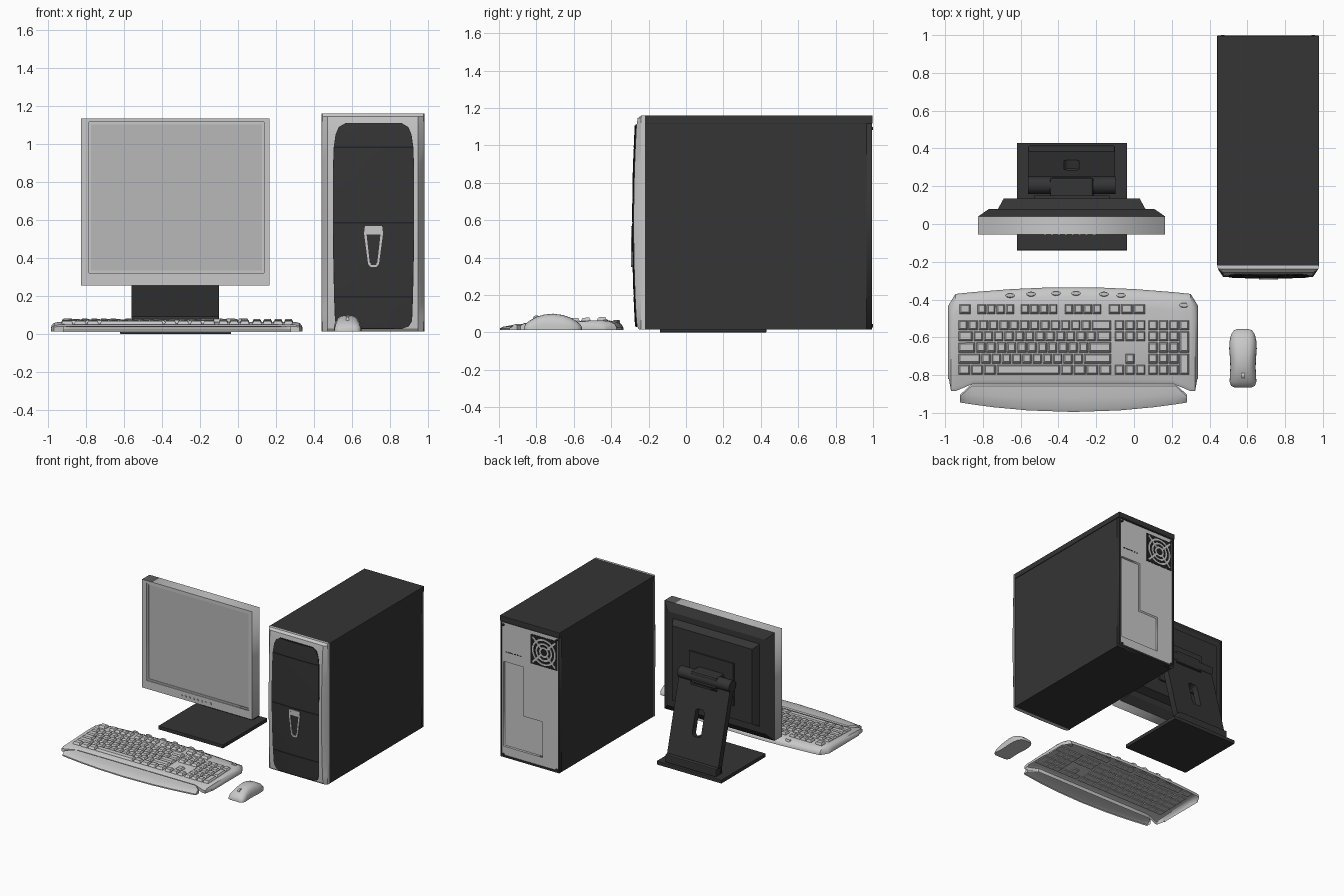
import bpy, bmesh, math

if "Cube" in bpy.data.objects:
    bpy.data.objects.remove(bpy.data.objects["Cube"])

def material(name, v):
    m = bpy.data.materials.new(name)
    m.diffuse_color = (v, v, v, 1)
    m.use_nodes = True
    m.node_tree.nodes["Principled BSDF"].inputs["Base Color"].default_value = m.diffuse_color
    return m

LIGHT = material("light_grey_plastic", 0.58)
SCREEN = material("screen_grey", 0.48)
DARK = material("charcoal", 0.035)
BLACK = material("black_seam", 0.015)

def finish(bm, name, mat, smooth=0):
    bmesh.ops.remove_doubles(bm, verts=bm.verts, dist=1e-5)
    bmesh.ops.recalc_face_normals(bm, faces=bm.faces)
    me = bpy.data.meshes.new(name)
    bm.to_mesh(me)
    bm.free()
    me.materials.append(mat)
    ob = bpy.data.objects.new(name, me)
    bpy.context.collection.objects.link(ob)
    if smooth:
        bpy.ops.object.select_all(action='DESELECT')
        ob.select_set(True)
        bpy.context.view_layer.objects.active = ob
        bpy.ops.object.shade_smooth_by_angle(angle=math.radians(smooth))
    return ob

def skin(bm, rings, closed=True):
    """Joins equal-length rings of points and caps both ends."""
    vs = [[bm.verts.new(p) for p in r] for r in rings]
    n = len(vs[0])
    for a, b in zip(vs, vs[1:]):
        for i in range(n if closed else n - 1):
            j = (i + 1) % n
            bm.faces.new((a[i], a[j], b[j], b[i]))
    bm.faces.new(vs[0])
    bm.faces.new(vs[-1][::-1])

def loft(name, rings, mat, closed=True, smooth=0):
    bm = bmesh.new()
    skin(bm, rings, closed)
    return finish(bm, name, mat, smooth)

def rect_xz(x0, x1, z0, z1, y, d=0):
    return [(x0+d, y, z0+d), (x1-d, y, z0+d), (x1-d, y, z1-d), (x0+d, y, z1-d)]

def box(name, x0, x1, y0, y1, z0, z1, mat, bevel=0):
    ob = loft(name, [rect_xz(x0, x1, z0, z1, y) for y in (y0, y1)], mat)
    if bevel:
        m = ob.modifiers.new("bevel", 'BEVEL')
        m.width, m.segments = bevel, 2
    return ob

def rod(name, x0, x1, y, z, r, mat, n=24):
    rings = [[(x, y + r*math.cos(2*math.pi*i/n), z + r*math.sin(2*math.pi*i/n))
              for i in range(n)] for x in (x0, x1)]
    return loft(name, rings, mat, smooth=40)

def plate(name, loops, y0, y1, mat, angle=90, loc=None):
    """Flat outline with holes in the xz plane, thickened from y0 to y1."""
    cu = bpy.data.curves.new(name, 'CURVE')
    cu.dimensions, cu.fill_mode, cu.extrude = '2D', 'BOTH', (y1 - y0) / 2
    for pts in loops:
        s = cu.splines.new('POLY')
        s.points.add(len(pts) - 1)
        for p, q in zip(s.points, pts):
            p.co = (q[0], q[1], 0, 1)
        s.use_cyclic_u = True
    tmp = bpy.data.objects.new(name + "_curve", cu)
    bpy.context.collection.objects.link(tmp)
    dg = bpy.context.evaluated_depsgraph_get()
    me = bpy.data.meshes.new_from_object(tmp.evaluated_get(dg))
    bm = bmesh.new()
    bm.from_mesh(me)
    bpy.data.objects.remove(tmp)
    ob = finish(bm, name, mat)
    ob.data.materials.clear()
    ob.data.materials.append(mat)
    ob.rotation_euler = (math.radians(angle), 0, 0)
    ob.location = loc or (0, (y0 + y1) / 2, 0)
    return ob

def rect(x0, x1, z0, z1):
    return [(x0, z0), (x1, z0), (x1, z1), (x0, z1)]

def circle(x, z, r, n=28):
    return [(x + r*math.cos(2*math.pi*i/n), z + r*math.sin(2*math.pi*i/n)) for i in range(n)]

def lerp(table, t):
    for a, b in zip(table, table[1:]):
        if t <= b[0]:
            return a[1] + (b[1] - a[1]) * (t - a[0]) / (b[0] - a[0])
    return table[-1][1]

# Tower case
box("tower_body", 0.445, 0.975, -0.22, 0.965, 0.015, 1.116, DARK)
box("tower_lid", 0.44, 0.98, -0.22, 0.997, 1.116, 1.16, DARK, 0.004)
plate("tower_back_rim", [rect(.445, .975, .015, 1.116), rect(.457, .963, .03, 1.11)], .965, .995, DARK)
ell = [(.60, .10), (.95, .10), (.95, .79), (.77, .79), (.77, .39), (.60, .39)]
plate("tower_back_panel", [rect(.457, .963, .03, 1.11), ell], .965, .988, LIGHT)
box("port_recess_floor", .59, .96, .962, .968, .09, .80, LIGHT)

# Fan grille and small details on the back
FX, FZ = .585, .96
plate("fan_opening", [rect(FX-.12, FX+.12, FZ-.12, FZ+.12)], .986, .990, BLACK)
for i, r in enumerate((.035, .067, .1)):
    plate(f"fan_ring_{i}", [circle(FX, FZ, r+.007), circle(FX, FZ, r-.007)], .988, .993, LIGHT)
for i in range(4):
    a = math.pi/4 + i*math.pi/2
    c, s = math.cos(a), math.sin(a)
    pts = [(FX + c*u - s*v, FZ + s*u + c*v) for u, v in ((.03, -.007), (.145, -.007), (.145, .007), (.03, .007))]
    plate(f"fan_spoke_{i}", [pts], .988, .993, LIGHT)
for i in range(6):
    box(f"vent_slot_{i}", .79+i*.025, .806+i*.025, .985, .9895, .868, .876, BLACK)
for i, (x, z) in enumerate(((.47, 1.09), (.95, 1.09), (.47, .035), (.95, .035))):
    plate(f"case_screw_{i}", [circle(x, z, .009, 10)], .985, 1.0, DARK)

# Curved tower bezel
def front(z):
    return -.262 - .018 * (1 - ((z - .58) / .58) ** 2)

rings = []
for z, f in [(.015, -.25), (.03, -.262)] + [(.1*k, front(.1*k)) for k in range(1, 12)] + [(1.145, -.258), (1.16, -.238)]:
    rings.append([(.44, -.22, z), (.445, max(f, -.24), z), (.472, f, z),
                  (.948, f, z), (.975, max(f, -.24), z), (.98, -.22, z)])
loft("tower_bezel", rings, LIGHT, smooth=25)

# Dark front panel and its doors
WIDTH = [(.028, .15), (.04, .185), (.07, .203), (.2, .208), (.4, .212), (.6, .214),
         (.85, .214), (.98, .21), (1.05, .2), (1.09, .183), (1.112, .145)]

def front_panel(name, z0, z1, off, inset, mat):
    zs = [z0] + [z for z, _ in WIDTH if z0 < z < z1] + [z1]
    rings = []
    for z in zs:
        w, f = lerp(WIDTH, z) - inset, front(z)
        ring = [(.713 + w*u, f - off - .005*(1 - u*u), z) for u in (-1, -.6, -.2, .2, .6, 1)]
        rings.append(ring + [(.713 + w, f + .02, z), (.713 - w, f + .02, z)])
    loft(name, rings, mat, smooth=25)

front_panel("front_panel_back", .028, 1.112, .001, 0, BLACK)
for nm, z0, z1 in (("lower_panel", .033, .193), ("middle_panel", .201, .581),
                   ("drive_door", .589, .98), ("top_panel", .988, 1.107)):
    front_panel(nm, z0, z1, .004, .004, DARK)

# Power button
shape = [(-.045, .57), (.045, .57), (.05, .53), (.028, .365), (.015, .35), (-.015, .35), (-.028, .365), (-.05, .53)]
outer = [(.713 + x, z) for x, z in shape]
inner = [(.713 + x*.72, .46 + (z - .46)*.86) for x, z in shape]
plate("button_surround", [outer, inner], -.294, -.28, LIGHT)
plate("power_button", [rect(.675, .751, .525, .56)], -.293, -.28, LIGHT)

# Monitor
MX0, MX1, MZ0, MZ1 = -.825, .165, .255, 1.135
plate("monitor_frame", [rect(MX0, MX1, MZ0, MZ1), rect(-.785, .138, .322, 1.115)], -.055, .04, LIGHT)
plate("screen_lip", [rect(-.785, .138, .322, 1.115), rect(-.773, .126, .334, 1.103)], -.047, .03, LIGHT)
box("screen", -.78, .13, -.040, .02, .33, 1.11, SCREEN)
loft("monitor_back_outer", [rect_xz(MX0, MX1, MZ0, MZ1, .04),
                            rect_xz(MX0, MX1, MZ0, MZ1, .08, .058)], DARK)
loft("monitor_back_inner", [rect_xz(MX0, MX1, MZ0, MZ1, .08, .105),
                            rect_xz(MX0, MX1, MZ0, MZ1, .135, .135)], DARK)
for i in range(8):
    r = .008 if i < 7 else .012
    x = -.47 + i*.0365 + (.004 if i == 7 else 0)
    plate(f"monitor_button_{i}", [circle(x, .285, r, 12)], -.06, -.05, LIGHT)

# Monitor stand
SX = -.33
box("stand_base", -.62, -.036, -.14, .43, 0, .03, DARK, .004)
box("stand_foot", SX-.23, SX+.23, .33, .415, .03, .095, DARK, .008)
arm = [(-.23, 0), (.23, 0), (.23, .64), (.21, .68), (.12, .68), (.12, .6), (-.12, .6), (-.12, .68), (-.21, .68), (-.23, .64)]
slot = [(-.04, .24), (-.025, .225), (.025, .225), (.04, .24), (.04, .42), (.025, .435), (-.025, .435), (-.04, .42)]
plate("stand_arm", [arm, slot], -.025, .025, DARK, 104.7, (SX, .372, .045))
rod("stand_hinge", SX-.232, SX+.232, .205, .69, .046, DARK)
box("hinge_bracket", SX-.115, SX+.115, .13, .245, .645, .74, DARK, .012)
box("bracket_plate", SX-.2, SX+.2, .13, .15, .5, .845, DARK)

# Keyboard body, open underneath
KX, KW = -.3225, .6625
rings = []
for u, h in ((-1, .3), (-.993, .65), (-.975, .9), (-.94, 1), (-.8, 1), (-.5, 1), (-.25, 1), (0, 1),
             (.25, 1), (.5, 1), (.8, 1), (.94, 1), (.975, .9), (.993, .65), (1, .3)):
    b = -.335 - .04*u*u - .06*max(0, abs(u) - .94)/.06
    c = -.846 if abs(u) < .85 else (-.885 if abs(u) < .98 else -.82)
    prof = [(c, 0), (c, .026), (c+.02, .036), (b-.1, .05), (b-.045, .047), (b-.012, .032), (b, .012), (b, 0)]
    rings.append([(KX + KW*u, y, .014 + z*h) for y, z in prof])
loft("keyboard_body", rings, LIGHT, closed=False, smooth=35)

# Palm rest
rings = []
for u in (-1, -.985, -.95, -.9, -.7, -.4, 0, .4, .7, .9, .95, .985, 1):
    a = abs(u)
    back = -.848 if a <= .9 else -.848 - .055*(a - .9)/.1
    f = -.995 + .05*u*u
    prof = [(f, .012), (f, .022), (f+.015, .03), ((f+back)/2, .04), (back-.01, .044), (back, .036), (back, .012)]
    rings.append([(-.32 + .6*u, y, z) for y, z in prof])
loft("palm_rest", rings, LIGHT, closed=False, smooth=35)

# Keys
kb = bmesh.new()

def key(x0, x1, y0, y1):
    def ring(d, up, dy=0):
        return [(x, y + dy, .049 + .036*(y + .825) + up) for x, y in
                ((x0+d, y0+d), (x1-d, y0+d), (x1-d, y1-d), (x0+d, y1-d))]
    skin(kb, [ring(0, -.006), ring(.001, .006), ring(.008, .019, .002)])

ROWS = [[1]*13 + [2], [1.5] + [1]*12 + [1.5], [1.75] + [1]*11 + [2.25],
        [2.25] + [1]*10 + [2.75], [1.25]*3 + [6.25] + [1.25]*4]
G = .003
for r, row in enumerate(ROWS):
    y1 = -.51 - r*.059
    y0 = y1 - .052
    x = -.933
    for w in row:
        key(x + G, x + w*.0543 - G, y0, y1)
        x += w*.0543
    for k in range(3):                      # navigation block
        if r < 2 or r == 4 or (r == 3 and k == 1):
            key(-.105 + k*.056 + G, -.049 + k*.056 - G, y0, y1)
    for k in range(4):                      # number block
        if k == 3 and r in (2, 4):
            continue
        low = y0 - .059 if k == 3 and r in (1, 3) else y0
        key(.072 + k*.0555 + G, .1275 + k*.0555 - G, low, y1)
for x, n in ((-.928, 1), (-.831, 4), (-.603, 4), (-.37, 4), (-.137, 3)):
    w = .065 if n == 1 else (.05 if n == 4 else .066)
    for k in range(n):
        key(x + k*w + G, x + (k+1)*w - G, -.477, -.425)
finish(kb, "keys", LIGHT)

# Oval shortcut buttons
ovals = [(-.656, -.378), (-.545, -.371), (-.413, -.367), (-.307, -.367), (-.159, -.371), (-.069, -.377), (.265, -.43)]
for i, (x, y) in enumerate(ovals):
    zt = .069 if y < -.4 else .066
    loft(f"shortcut_button_{i}", [[(x + s*.024*math.cos(t*math.pi/8), y + s*.013*math.sin(t*math.pi/8), z)
         for t in range(16)] for s, z in ((1, .04), (1, zt-.004), (.75, zt))], LIGHT, smooth=40)

# Mouse
rings = []
for y, w, h in ((-.556, .03, .012), (-.563, .048, .026), (-.585, .063, .046), (-.62, .071, .066), (-.66, .073, .079),
                (-.71, .069, .086), (-.76, .067, .081), (-.8, .069, .069), (-.835, .071, .05), (-.857, .063, .032), (-.866, .045, .016)):
    ring = []
    for i in range(17):
        a = math.pi * i / 16
        c, s = math.cos(a), math.sin(a)
        ring.append((.577 + w*math.copysign(abs(c)**.7, c), y, .014 + h*max(s, 0)**.75))
    rings.append(ring)
loft("mouse_body", rings, LIGHT, smooth=50)
rod("mouse_wheel", .569, .585, -.8, .072, .019, LIGHT, 16)
